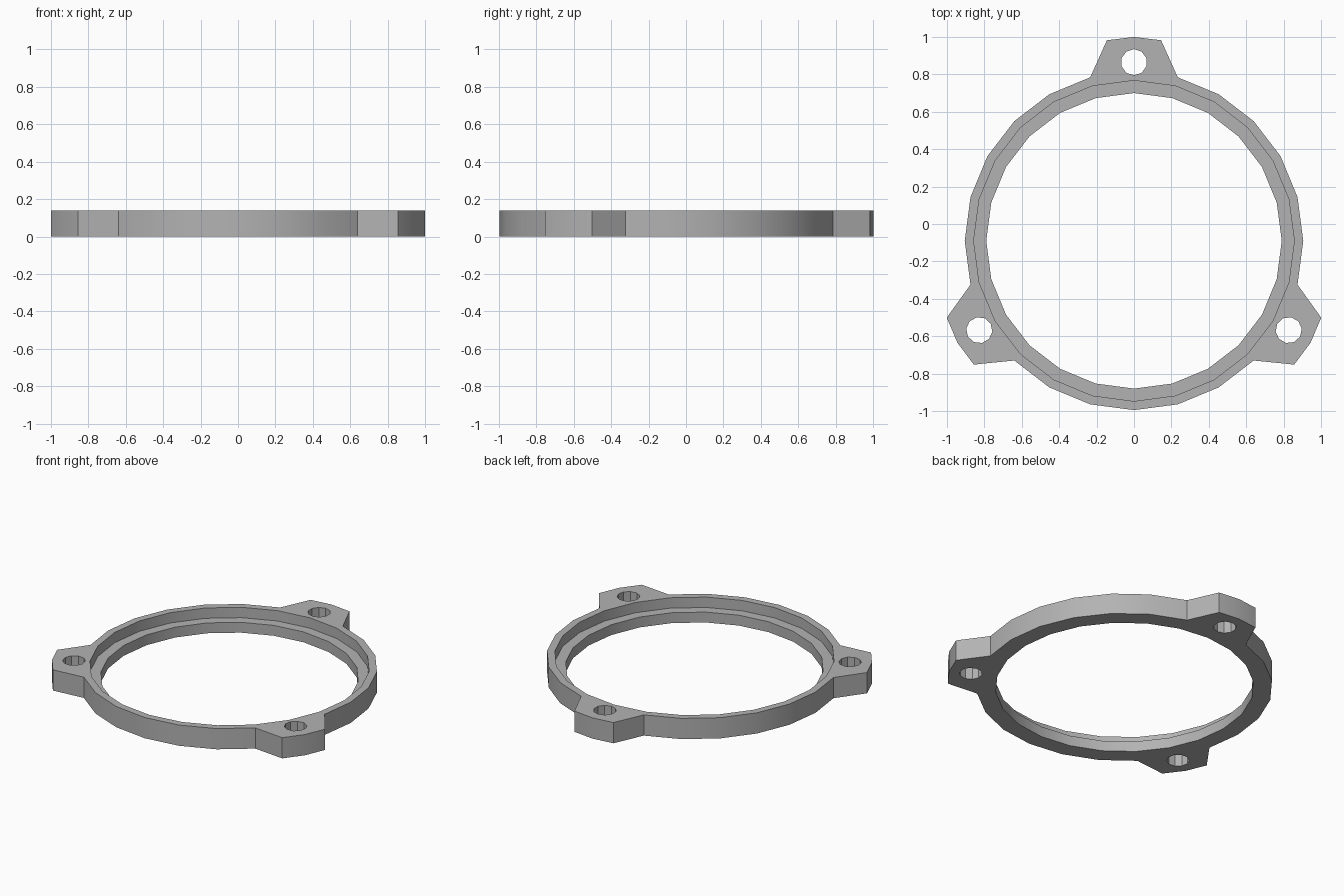
import bpy, bmesh
from math import radians, sin, cos

CENTRE_Y = -0.09
HEIGHT, LEDGE_Z = 0.14, 0.07
OUTER_R, RIM_R, INNER_R = 0.905, 0.857, 0.79
LUG_ANGLES = (90, 210, 330)
HOLE_R, HOLE_DISTANCE = 0.07, 0.955

cube = bpy.data.objects.get("Cube")
if cube:
    bpy.data.objects.remove(cube, do_unlink=True)

# Single grey material
grey = bpy.data.materials.new("plain grey")
grey.use_nodes = True
colour = (0.45, 0.45, 0.45, 1)
grey.diffuse_color = colour
grey.node_tree.nodes["Principled BSDF"].inputs["Base Color"].default_value = colour


def polar(r, degrees, cy=CENTRE_Y, cx=0):
    a = radians(degrees)
    return cx + r * cos(a), cy + r * sin(a)


def prism(name, outline, z0, z1):
    """Extrude a closed outline upwards."""
    bm = bmesh.new()
    base = bm.faces.new([bm.verts.new((x, y, z0)) for x, y in outline])
    top = bmesh.ops.extrude_face_region(bm, geom=[base])["geom"]
    bmesh.ops.translate(bm, vec=(0, 0, z1 - z0),
                        verts=[v for v in top if isinstance(v, bmesh.types.BMVert)])
    bmesh.ops.recalc_face_normals(bm, faces=bm.faces)
    mesh = bpy.data.meshes.new(name)
    bm.to_mesh(mesh)
    bm.free()
    mesh.materials.append(grey)
    obj = bpy.data.objects.new(name, mesh)
    bpy.context.collection.objects.link(obj)
    return obj


def circle(r, sides, start=90, cx=0, cy=CENTRE_Y):
    return [polar(r, start + i * 360 / sides, cy, cx) for i in range(sides)]


# Ring outline with three bolt lugs
outline = []
for angle in range(0, 360, 15):
    if angle in LUG_ANGLES:
        outline += [polar(1.082, angle - 7.7), polar(1.09, angle), polar(1.082, angle + 7.7)]
    else:
        outline.append(polar(OUTER_R, angle))
ring = prism("mounting_ring", outline, 0, HEIGHT)

# Cutters: opening, stepped recess and bolt holes
cutters = [prism("opening_cutter", circle(INNER_R, 24), -0.1, HEIGHT + 0.1),
           prism("recess_cutter", circle(RIM_R, 24), LEDGE_Z, HEIGHT + 0.1)]
for angle in LUG_ANGLES:
    cx, cy = polar(HOLE_DISTANCE, angle)
    cutters.append(prism("bolt_hole_cutter", circle(HOLE_R, 10, angle, cx, cy),
                         -0.1, HEIGHT + 0.1))

bpy.context.view_layer.objects.active = ring
for cutter in cutters:
    cutter.hide_render = True
    cut = ring.modifiers.new("cut", "BOOLEAN")
    cut.object = cutter
    cut.solver = "EXACT"
    bpy.ops.object.modifier_apply(modifier=cut.name)
    bpy.data.objects.remove(cutter, do_unlink=True)

# Smooth walls with crisp corners
bpy.ops.object.select_all(action="DESELECT")
ring.select_set(True)
bpy.ops.object.shade_smooth_by_angle(angle=radians(30))
